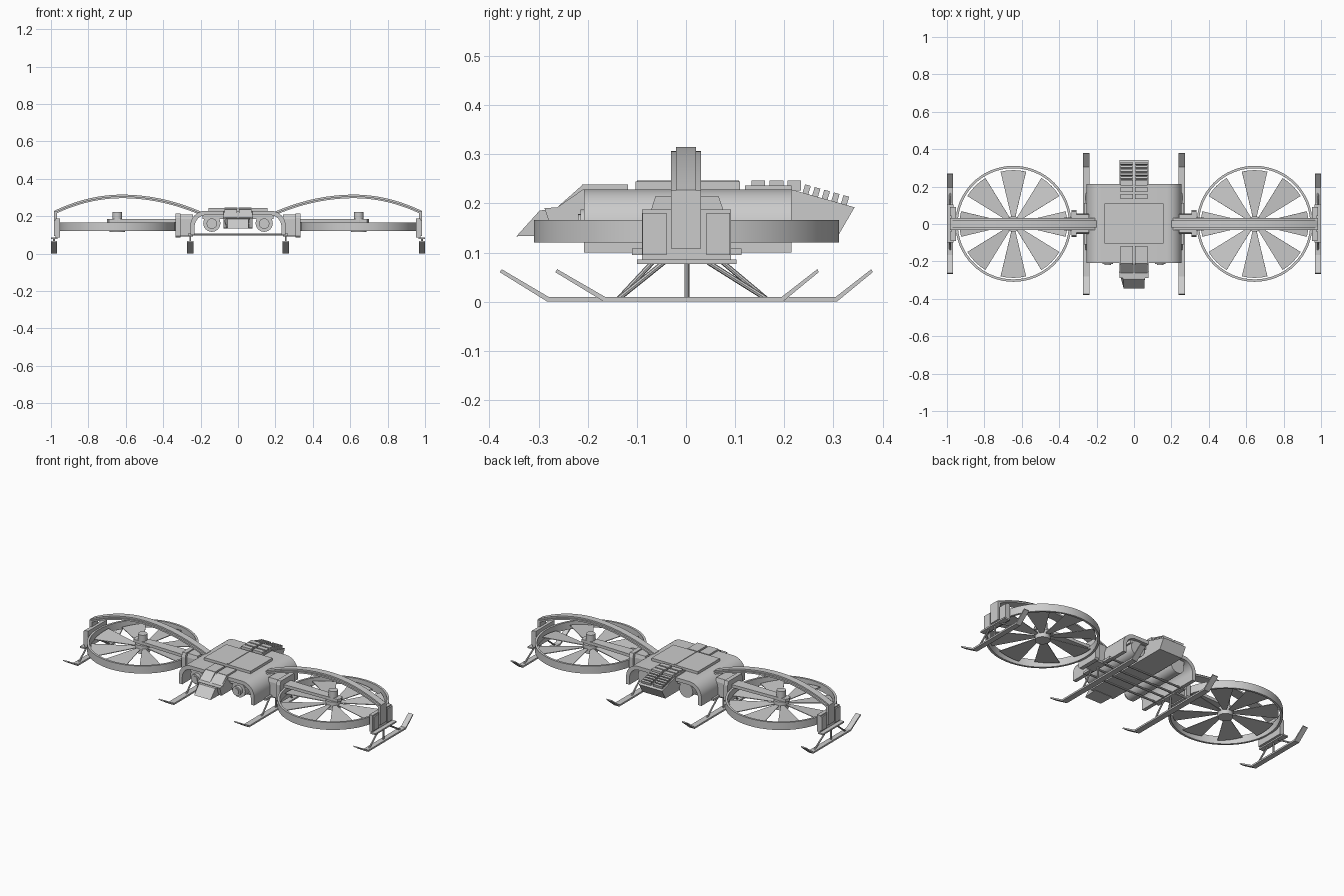
import bpy, bmesh, math
from mathutils import Vector, Matrix

if "Cube" in bpy.data.objects:
    bpy.data.objects.remove(bpy.data.objects["Cube"])


def finish(name, bm, smooth=False):
    bmesh.ops.recalc_face_normals(bm, faces=bm.faces)
    me = bpy.data.meshes.new(name)
    bm.to_mesh(me)
    bm.free()
    ob = bpy.data.objects.new(name, me)
    bpy.context.collection.objects.link(ob)
    if smooth:
        bpy.ops.object.select_all(action='DESELECT')
        ob.select_set(True)
        bpy.context.view_layer.objects.active = ob
        bpy.ops.object.shade_smooth_by_angle(angle=math.radians(35))
    return ob


def prism(name, pts, axis, lo, hi, smooth=False, mat=None):
    """Extrude a 2D outline along an axis (x: yz outline, y: xz, z: xy)."""
    bm = bmesh.new()

    def v(p, d):
        return {'x': (d, p[0], p[1]), 'y': (p[0], d, p[1]), 'z': (p[0], p[1], d)}[axis]
    a = [bm.verts.new(v(p, lo)) for p in pts]
    b = [bm.verts.new(v(p, hi)) for p in pts]
    bm.faces.new(a)
    bm.faces.new(b[::-1])
    n = len(pts)
    for i in range(n):
        bm.faces.new((a[i], a[(i + 1) % n], b[(i + 1) % n], b[i]))
    if mat:
        bm.transform(mat)
    return finish(name, bm, smooth)


def box(name, x0, x1, y0, y1, z0, z1):
    return prism(name, [(x0, y0), (x1, y0), (x1, y1), (x0, y1)], 'z', z0, z1)


def rod(name, p, q, r, seg=12):
    p, q = Vector(p), Vector(q)
    d = q - p
    bm = bmesh.new()
    bmesh.ops.create_cone(bm, cap_ends=True, segments=seg, radius1=r, radius2=r, depth=d.length)
    bm.transform(Matrix.Translation((p + q) / 2) @ d.to_track_quat('Z', 'Y').to_matrix().to_4x4())
    return finish(name, bm, True)


def ring(name, c, ro, ri, z0, z1, seg=64):
    bm = bmesh.new()
    loops = []
    for r, z in ((ro, z0), (ro, z1), (ri, z1), (ri, z0)):
        loops.append([bm.verts.new((c[0] + r * math.cos(2 * math.pi * i / seg),
                                    c[1] + r * math.sin(2 * math.pi * i / seg), z)) for i in range(seg)])
    for k in range(4):
        a, b = loops[k], loops[(k + 1) % 4]
        for i in range(seg):
            j = (i + 1) % seg
            bm.faces.new((a[i], a[j], b[j], b[i]))
    return finish(name, bm, True)


# Body shell: an arched cover, open underneath
def arch_half(w, h, r, zb):
    return [(w, zb)] + [(w - r + r * math.cos(t), h - r + r * math.sin(t))
                        for t in [math.pi / 2 * i / 8 for i in range(9)]]


outer, inner = arch_half(.255, .228, .08, .1), arch_half(.232, .206, .062, .1)
full = lambda h: h + [(-x, z) for x, z in reversed(h)]
prism("body_shell", full(outer) + full(inner)[::-1], 'y', -.208, .215, True)
box("roof_plate", -.157, .157, -.103, .11, .226, .244)
box("roof_plate_seam", -.004, .004, -.1, .108, .243, .247)

# Central hull with tapered nose and sloping tail
hull = [(-.288, .19), (-.262, .192), (-.21, .228), (.215, .228), (.343, .192), (.31, .135), (-.27, .137)]
prism("hull", hull, 'x', -.078, .078)
bm = bmesh.new()
bmesh.ops.create_cube(bm, size=1)
for v in bm.verts:
    front, up, s = v.co.y < 0, v.co.z > 0, (1 if v.co.x > 0 else -1)
    v.co = (s * (.055 if front else (.08 if up else .06)),
            (-.298 if up else -.345) if front else -.255,
            (.185 if up else .133) if front else (.193 if up else .135))
finish("nose", bm)

# Roof blocks, windows and cooling ribs in two columns
for s in (1, -1):
    def col(name, y0, y1, z0, z1, a=.006, b=.072):
        return box(name, min(s * a, s * b), max(s * a, s * b), y0, y1, z0, z1)
    col("roof_block", -.212, -.118, .22, .238)
    prism("windshield", [(-.262, .192), (-.21, .238), (-.2, .228), (-.252, .182)], 'x', s * .006, s * .072)
    for y in (.133, .17, .206):
        col("flat_rib", y, y + .028, .226, .246)
    col("tail_rail", .12, .215, .226, .236, .07, .08)
    for i in range(5):
        y, z = .245 + .0195 * i, .2265 - .0055 * i
        bm = bmesh.new()
        bmesh.ops.create_cube(bm, size=1)
        bm.transform(Matrix.Translation((s * .039, y, z)) @ Matrix.Rotation(-.285, 4, 'X')
                     @ Matrix.Diagonal((.064, .012, .022, 1)))
        finish("tail_rib", bm)
    # Engine pod and lamp under the shell
    rod("engine_pod", (s * .14, -.195, .162), (s * .14, .2, .162), .046, 24)
    rod("lamp", (s * .14, -.215, .16), (s * .14, -.19, .16), .028, 20)
    rod("lamp_lens", (s * .14, -.22, .16), (s * .14, -.21, .16), .018, 20)
    box("pod_mount", min(s * .07, s * .19), max(s * .07, s * .19), -.19, .195, .185, .212)

# Under-body cross bars
for y in (-.1, -.03, .035, .105):
    rod("cross_bar", (-.255, y, .102), (.255, y, .102), .006, 8)


# Skid runner with turned-up ends and three struts
def skid(x, f0, f1, t0, t1, w, top):
    prism("skid_runner", [(t0, .066), (f0, .01), (f1, .01), (t1, .066), (t1 + .003, .06),
                          (f1 + .002, 0), (f0 - .002, 0), (t0 - .004, .06)][:8], 'x', x - w, x + w)
    for y0, y1 in ((-.137, -.045), (.002, .002), (.163, .045)):
        rod("skid_strut", (x, y0, .006), (x, y1, top), .005, 8)


for s in (1, -1):
    cx = s * .645
    skid(s * .255, -.28, .305, -.375, .377, .018, .105)
    skid(s * .983, -.165, .195, -.262, .267, .016, .08)
    box("inner_skid_mount", s * .255 - .012, s * .255 + .012, -.11, .113, .095, .108)

    # Flanged joint between body and fan
    flange = [(-.07, .19), (-.062, .215), (.066, .215), (.075, .19), (.075, .095), (.066, .085), (-.062, .085), (-.07, .095)]
    prism("joint_flange", flange, 'x', s * .308, s * .334)
    neck = [(y * .75, .15 + (z - .15) * .9) for y, z in flange]
    prism("joint_neck", neck, 'x', s * .24, s * .31)

    # Duct, hub, arm and blades
    ring("fan_duct", (cx, .001), .31, .297, .12, .166)
    rod("fan_motor", (cx, 0, .16), (cx, 0, .222), .026, 24)
    rod("fan_hub", (cx, 0, .115), (cx, 0, .165), .042, 24)
    prism("fan_arm", [(s * .32, -.035), (s * .69, -.024), (s * .7, 0), (s * .69, .024), (s * .32, .035)],
          'z', .166, .184)
    for i in range(8):
        tip = [(.288 * math.cos(t), .288 * math.sin(t)) for t in (-.24, -.12, 0, .12, .24)]
        prism("fan_blade", [(.035, .01), (.035, -.01)] + tip, 'z', -.002, .002,
              mat=Matrix.Translation((cx, 0, .142)) @ Matrix.Rotation(i * math.pi / 4, 4, 'Z')
              @ Matrix.Rotation(.1 * s, 4, 'X'))

    # Two-layer arch over the fan
    def arch(drop, thick):
        xs = [.2 + .785 * i / 28 for i in range(29)]
        z = [.315 - drop - (.66 if x > .62 else .51) * (x - .62) ** 2 for x in xs]
        return ([(s * x, a) for x, a in zip(xs, z)]
                + [(s * x, a - thick) for x, a in reversed(list(zip(xs, z)))])
    prism("arch_spine", arch(0, .014), 'y', -.02, .02, True)
    prism("arch_band", arch(.009, .01), 'y', -.031, .031, True)

    # Outer end post, side panel and foot plate
    def side(name, a, b, *r):
        box(name, min(s * a, s * b), max(s * a, s * b), *r)
    side("arch_post", .968, .985, -.031, .031, .108, .226)
    side("end_panel", .952, .975, -.09, .092, .085, .187)
    side("panel_trim", .974, .983, -.088, -.04, .095, .18)
    side("panel_trim", .974, .983, .042, .09, .095, .18)
    side("foot_plate", .966, 1.0, -.1, .103, .077, .086)
